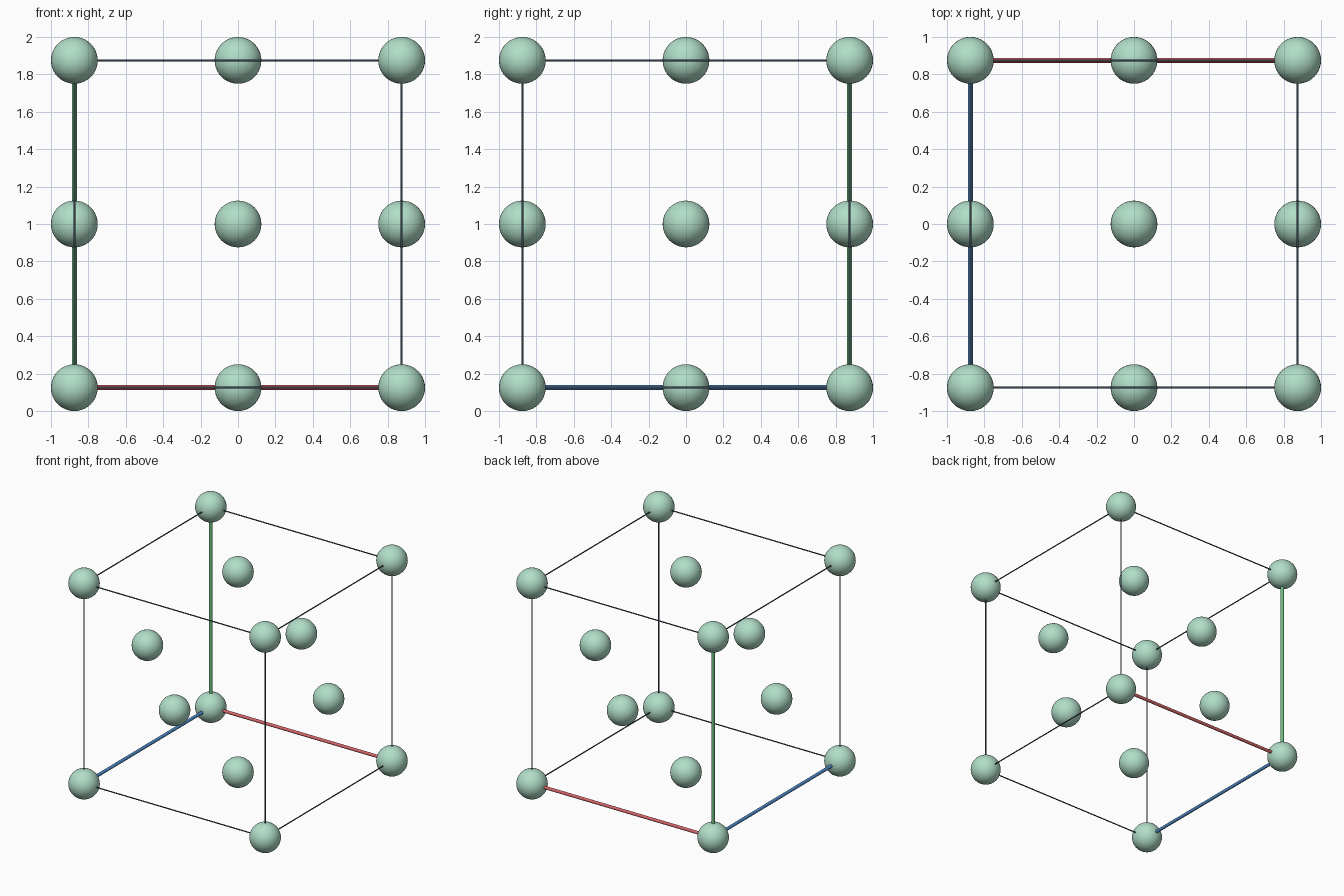
import bpy
from itertools import product
from mathutils import Vector

if "Cube" in bpy.data.objects:
    bpy.data.objects.remove(bpy.data.objects["Cube"])

H = 0.875      # half the cell edge
R = 0.125      # atom radius
MID = Vector((0, 0, 1))


def material(name, rgb):
    m = bpy.data.materials.new(name)
    m.diffuse_color = (*rgb, 1)
    m.use_nodes = True
    m.node_tree.nodes["Principled BSDF"].inputs["Base Color"].default_value = m.diffuse_color
    return m


atom_green = material("pale_green", (0.44, 0.73, 0.58))
edge_grey = material("slate_grey", (0.055, 0.085, 0.125))
red = material("red", (0.67, 0.13, 0.14))
blue = material("blue", (0.08, 0.26, 0.58))
green = material("green", (0.16, 0.53, 0.22))


def finish(name, mat):
    ob = bpy.context.object
    ob.name = name
    ob.data.materials.append(mat)
    bpy.ops.object.shade_smooth_by_angle(angle=0.7)


def atom(name, p):
    bpy.ops.mesh.primitive_uv_sphere_add(segments=40, ring_count=20, radius=R,
                                         location=MID + Vector(p) * H)
    finish(name, atom_green)


def rod(name, a, b, radius, mat):
    a, b = MID + Vector(a) * H, MID + Vector(b) * H
    d = b - a
    bpy.ops.mesh.primitive_cylinder_add(vertices=16, radius=radius, depth=d.length,
                                        location=(a + b) / 2,
                                        rotation=d.to_track_quat('Z', 'Y').to_euler())
    finish(name, mat)


# corner atoms
for p in product((-1, 1), repeat=3):
    atom("corner_atom", p)

# atoms in the middle of each face
for axis, s in product(range(3), (-1, 1)):
    p = [0, 0, 0]
    p[axis] = s
    atom("face_atom", p)

# cell edges; the three leaving the origin corner are thick and coloured
origin = (-1, 1, -1)
axis_rods = (("red_axis", red), ("blue_axis", blue), ("green_axis", green))
for axis in range(3):
    others = [i for i in range(3) if i != axis]
    for s, t in product((-1, 1), repeat=2):
        a, b = [0, 0, 0], [0, 0, 0]
        a[axis], b[axis] = -1, 1
        a[others[0]] = b[others[0]] = s
        a[others[1]] = b[others[1]] = t
        if (s, t) == (origin[others[0]], origin[others[1]]):
            rod(axis_rods[axis][0], a, b, 0.0135, axis_rods[axis][1])
        else:
            rod("cell_edge", a, b, 0.005, edge_grey)
